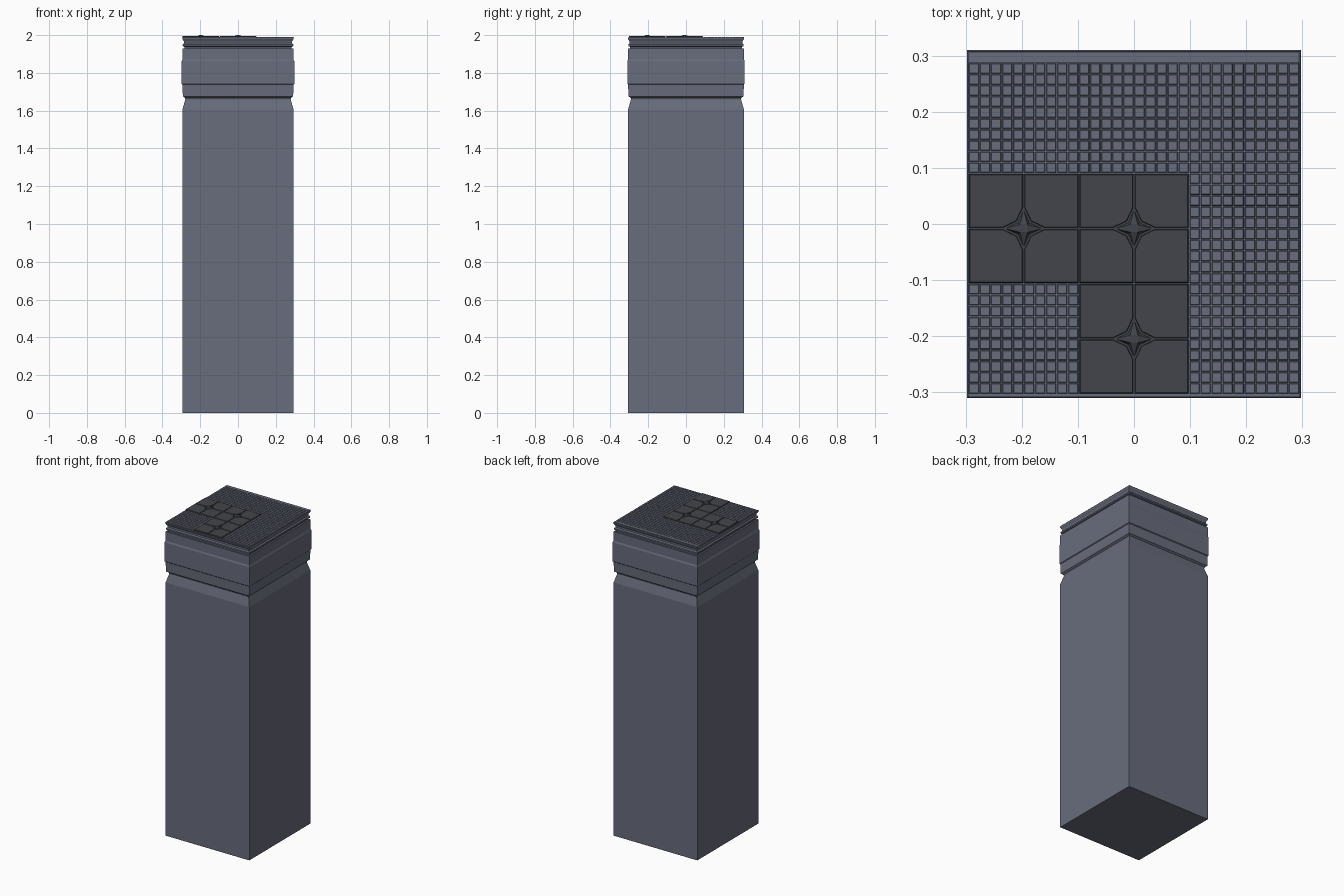
import bpy, bmesh, math
from mathutils import Vector

if "Cube" in bpy.data.objects:
    bpy.data.objects.remove(bpy.data.objects["Cube"])


def material(name, color):
    m = bpy.data.materials.new(name)
    m.diffuse_color = (*color, 1)
    m.use_nodes = True
    m.node_tree.nodes["Principled BSDF"].inputs["Base Color"].default_value = m.diffuse_color
    return m


GREY = material("blue_grey", (0.14, 0.15, 0.20))
DARK = material("charcoal", (0.055, 0.06, 0.07))


def finish(bm, name, mat):
    bmesh.ops.recalc_face_normals(bm, faces=bm.faces)
    me = bpy.data.meshes.new(name)
    bm.to_mesh(me)
    bm.free()
    me.materials.append(mat)
    ob = bpy.data.objects.new(name, me)
    bpy.context.collection.objects.link(ob)
    return ob


def loft(bm, rings):
    """Join equal-length rings of points with quads and cap both ends."""
    rows = [[bm.verts.new(p) for p in r] for r in rings]
    n = len(rows[0])
    for a, b in zip(rows, rows[1:]):
        for i in range(n):
            j = (i + 1) % n
            bm.faces.new((a[i], a[j], b[j], b[i]))
    bm.faces.new(rows[0][::-1])
    bm.faces.new(rows[-1])


def column(name, profile):
    """Rectangular part from (half width, height) pairs; a little deeper than wide."""
    bm = bmesh.new()
    loft(bm, [[(sx * w, sy * (w + 0.0125), z)
               for sx, sy in ((-1, -1), (1, -1), (1, 1), (-1, 1))]
              for w, z in profile])
    return finish(bm, name, GREY)


def slab(bm, outline, z0, z1, shrink, chamfer):
    """Chamfered flat block on an outline."""
    c = sum((Vector(p) for p in outline), Vector((0, 0))) / len(outline)
    top = [c + (Vector(p) - c) * shrink for p in outline]
    loft(bm, [[(p[0], p[1], z0) for p in outline],
              [(p[0], p[1], z1 - chamfer) for p in outline],
              [(p[0], p[1], z1) for p in top]])


# Shaft with tapered neck, moulded collar and grooved cap
column("shaft", [(0.294, 0), (0.294, 1.607), (0.279, 1.66)])
column("collar", [(0.279, 1.66), (0.281, 1.668), (0.292, 1.676), (0.294, 1.738),
                  (0.298, 1.742), (0.298, 1.862), (0.294, 1.872), (0.294, 1.93)])
column("cap", [(0.284, 1.93), (0.284, 1.938), (0.293, 1.942), (0.293, 1.951),
               (0.286, 1.957), (0.286, 1.966), (0.294, 1.979), (0.296, 1.987)])

# Top surface: 3 x 3 tiles, three of them large panelled ones
TILE = 0.1967
X0, Y0, BASE = -0.295, -0.303, 1.985
CELLS = 10
pitch = TILE / CELLS
panelled = {(0, 1), (1, 1), (1, 0)}
small, panels, stars, beds = (bmesh.new() for _ in range(4))

for tx in range(3):
    for ty in range(3):
        ox, oy = X0 + tx * TILE, Y0 + ty * TILE
        if (tx, ty) not in panelled:
            # Field of small square studs
            for i in range(CELLS):
                for j in range(CELLS):
                    cx, cy, h = ox + (i + .5) * pitch, oy + (j + .5) * pitch, 0.0088
                    slab(small, [(cx + a * h, cy + b * h) for a, b in
                                 ((-1, -1), (1, -1), (1, 1), (-1, 1))],
                         BASE, 1.991, 0.88, 0.002)
            continue
        cx, cy, h, g = ox + TILE / 2, oy + TILE / 2, TILE / 2 - 0.001, 0.0015
        slab(beds, [(cx + a * h, cy + b * h) for a, b in
                    ((-1, -1), (1, -1), (1, 1), (-1, 1))], BASE, 1.990, 1, 0.001)
        # Four panels around a star-shaped opening
        shape = [(g, h), (g, .037), (.013, .013), (.037, g), (h, g), (h, h)]
        for sx in (-1, 1):
            for sy in (-1, 1):
                slab(panels, [(cx + sx * x, cy + sy * y) for x, y in shape],
                     BASE, 1.995, 0.97, 0.002)
        # Four-pointed star boss with a flat square crown
        rim, crown = [], []
        for k in range(4):
            a = k * math.pi / 2
            for r, t in ((0.034, a), (0.015, a + math.pi / 4)):
                rim.append(stars.verts.new(
                    (cx + r * math.cos(t), cy + r * math.sin(t), 1.989)))
            t = a + math.pi / 4
            crown.append(stars.verts.new(
                (cx + .0095 * math.cos(t), cy + .0095 * math.sin(t), 2.0)))
        stars.faces.new(crown)
        stars.faces.new(rim[::-1])
        for k in range(4):
            tip, notch = rim[2 * k], rim[2 * k + 1]
            nxt = rim[(2 * k + 2) % 8]
            stars.faces.new((tip, crown[k], crown[k - 1]))
            stars.faces.new((tip, notch, crown[k]))
            stars.faces.new((notch, nxt, crown[k]))

finish(small, "small_studs", GREY)
finish(beds, "panel_bed", DARK)
finish(panels, "large_panels", DARK)
finish(stars, "star_bosses", DARK)

# Smooth strip along the rear edge of the top
rear = bmesh.new()
y1 = Y0 + 3 * TILE
slab(rear, [(-0.294, y1), (0.294, y1), (0.294, 0.307), (-0.294, 0.307)],
     BASE, 1.991, 0.995, 0.001)
finish(rear, "rear_strip", GREY)
